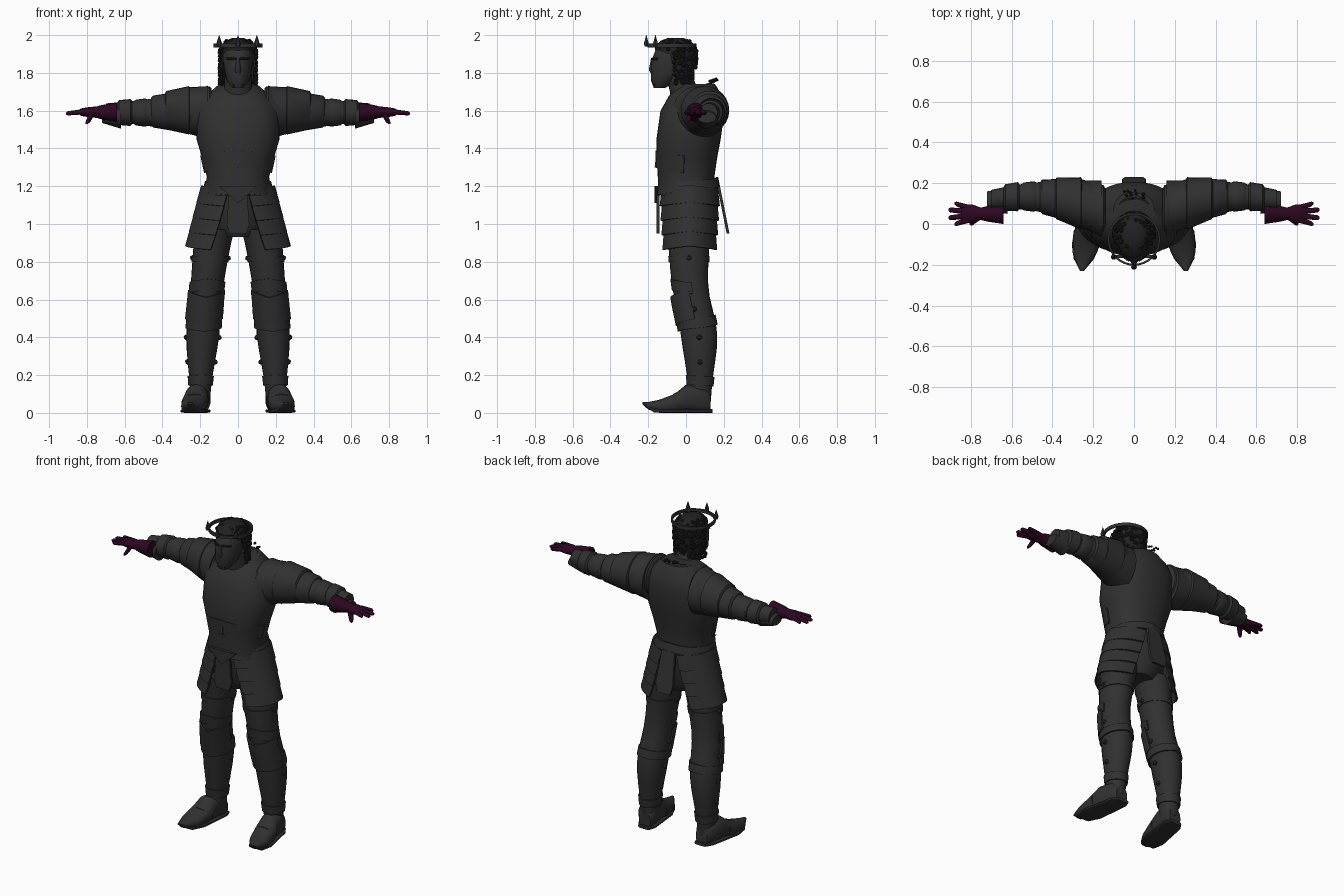
import bpy, bmesh, random
from math import sin, cos, pi, radians, exp, tanh, copysign
from mathutils import Matrix, Vector

if "Cube" in bpy.data.objects:
    bpy.data.objects.remove(bpy.data.objects["Cube"], do_unlink=True)
random.seed(4)
made = []


def material(name, rgb):
    mat = bpy.data.materials.new(name)
    mat.use_nodes = True
    mat.diffuse_color = (*rgb, 1)
    shader = next(node for node in mat.node_tree.nodes if node.type == 'BSDF_PRINCIPLED')
    shader.inputs["Base Color"].default_value = (*rgb, 1)
    return mat


STEEL = material("dark grey", (.03, .03, .03))
GLOVE = material("deep purple", (.026, .002, .016))
HAIR = material("near black", (.015, .015, .015))


def finish(name, bm, mat):
    bmesh.ops.recalc_face_normals(bm, faces=bm.faces)
    mesh = bpy.data.meshes.new(name)
    bm.to_mesh(mesh)
    bm.free()
    mesh.materials.append(mat)
    obj = bpy.data.objects.new(name, mesh)
    bpy.context.collection.objects.link(obj)
    made.append(obj)
    return obj


def pair(obj):
    """Mirror a left part to the right side."""
    twin = obj.copy()
    twin.data = obj.data.copy()
    twin.data.transform(Matrix.Scale(-1, 4, Vector((1, 0, 0))))
    twin.data.flip_normals()
    twin.name = "right_" + obj.name
    obj.name = "left_" + obj.name
    bpy.context.collection.objects.link(twin)
    made.append(twin)


def bridge(bm, loops, closed):
    for low, high in zip(loops, loops[1:]):
        for i in range(len(low) if closed else len(low) - 1):
            j = (i + 1) % len(low)
            bm.faces.new((low[i], low[j], high[j], high[i]))


def fixed(a, b):
    """A path whose centre stays put."""
    return lambda t, r: (a, b)


def tube(name, axis, rings, path, mat=STEEL, sides=24, power=2):
    """Closed loft: rings give position on the axis and one or two radii."""
    bm = bmesh.new()
    loops = []
    for t, *radii in rings:
        wide, deep = radii[0], radii[-1]
        a, b = path(t, deep)
        loop = []
        for i in range(sides):
            c, s = cos(2 * pi * i / sides), sin(2 * pi * i / sides)
            u = a + wide * copysign(abs(c) ** (2 / power), c)
            v = b + deep * copysign(abs(s) ** (2 / power), s)
            loop.append(bm.verts.new({'x': (t, u, v), 'y': (u, t, v), 'z': (u, v, t)}[axis]))
        loops.append(loop)
    bridge(bm, loops, True)
    bm.faces.new(loops[0])
    bm.faces.new(loops[-1])
    return finish(name, bm, mat)


def shell(name, rows, path, facing=-90, span=180, drop=0, taper=0, mat=STEEL):
    """Curved plate round a vertical axis; drop shifts its middle, taper narrows it row by row."""
    bm = bmesh.new()
    loops = []
    steps = 32
    for k, (z, *radii) in enumerate(rows):
        a, b = path(z, radii[-1])
        loop = []
        for i in range(steps + 1):
            t = 2 * i / steps - 1
            angle = radians(facing + t * span * (1 - taper * k))
            loop.append(bm.verts.new((a + radii[0] * cos(angle), b + radii[-1] * sin(angle),
                                      z + drop * (1 - abs(t)))))
        loops.append(loop)
    bridge(bm, loops, False)
    bmesh.ops.recalc_face_normals(bm, faces=bm.faces)
    bmesh.ops.solidify(bm, geom=bm.faces[:], thickness=.01)
    return finish(name, bm, mat)


def plate(name, outline, depth):
    """Flat plate from an outline in x and z; depth gives y from z."""
    bm = bmesh.new()
    face = bm.faces.new([bm.verts.new((x, depth(z), z)) for x, z in outline])
    grown = bmesh.ops.extrude_face_region(bm, geom=[face])["geom"]
    bmesh.ops.translate(bm, vec=(0, .015, 0), verts=[v for v in grown if isinstance(v, bmesh.types.BMVert)])
    return finish(name, bm, STEEL)


def balls(name, spots, radius, mat=HAIR):
    bm = bmesh.new()
    for spot in spots:
        bmesh.ops.create_icosphere(bm, subdivisions=1, radius=radius, matrix=Matrix.Translation(spot))
    return finish(name, bm, mat)


def torso_path(z, r):
    return 0, .22 * (z - 1.2) ** 2


def leg_path(z, r):
    return .2 - .08 * z * z, .045 - .03 * tanh(8 * (z - .55))


def leg_radius(z):
    return .05 + .06 * z + .017 * sin(pi * z / .8) ** 4


def leg_rows(heights, gap=0):
    return [(z, leg_radius(z) * .95 + gap, leg_radius(z) * 1.05 + gap) for z in heights]


def arm_path(x, r):
    return .135 - .5 * (x - .52) ** 2, 1.59


def arm_radius(x):
    return .025 + .19 * exp(-3 * x)


def arm_band(name, start, end, gap, lift):
    """Armour band with a rolled outer lip."""
    rings = [(x, min(.112, arm_radius(x)) + g)
             for x, g in ((start, 0), (start + .01, gap), (end - .01, gap), (end, 0))]
    pair(tube(name, 'x', rings, lambda x, r: (arm_path(x, r)[0], 1.59 + lift)))


# Torso, waist belt and collar
tube("breastplate", 'z', [(1.15, .18, .15), (1.25, .165, .15), (1.35, .19, .16), (1.45, .22, .17),
                          (1.6, .22, .17), (1.68, .17, .14), (1.74, .1, .09)], torso_path, sides=36, power=2.3)
tube("hips", 'z', [(.93, .09, .1), (1, .17, .14), (1.2, .17, .15)], fixed(0, .02))
shell("waist_belt", [(1.25, .175, .16), (1.2, .19, .17)], fixed(0, .01), drop=-.05)
shell("chest_lower_plate", [(1.36, .2, .168), (1.27, .18, .16)], torso_path, span=85, drop=.03)
shell("collar", [(1.66, .12, .13), (1.7, .1)], fixed(0, .03), facing=90, drop=.055)
plate("breast_ridge", [(-.006, 1.3), (.006, 1.3), (0, 1.58)], lambda z: torso_path(z, 0)[1] - .168)

# Skirt: overlapping side lames and central hanging plates
for k in range(4):
    top, flare = 1.185 - .077 * k, .195 + .02 * k
    pair(shell("skirt_lame", [(top, flare, .155), (top - .09, flare + .025, .17)], fixed(0, .02),
               facing=0, span=75 - 4 * k, drop=.02, taper=.07))
outline = [(-.045, 1.2), (.045, 1.2), (.06, 1), (.045, .95), (-.045, .95), (-.06, 1)]
plate("front_hanging_plate", outline, lambda z: -.155)
plate("back_hanging_plate", outline, lambda z: .165 + .2 * (1.2 - z))
plate("belt_point", [(-.1, 1.2), (.1, 1.2), (0, 1.11)], lambda z: -.166)

# Legs with knee plates, greaves, straps and round buckles
pair(tube("leg", 'z', leg_rows([.06 + .07 * i for i in range(14)]), leg_path))
pair(shell("knee_upper_rim", leg_rows((.69, .63), .008), leg_path, span=95, drop=.02))
pair(shell("knee_plate", leg_rows((.65, .6, .5), .013), leg_path, span=85, drop=-.04))
pair(shell("greave_rim", leg_rows((.52, .47), .008), leg_path, drop=-.04))
pair(shell("ankle_cuff", leg_rows((.14, .19), .008), leg_path, drop=.01))
pair(shell("thigh_strap", leg_rows((.83, .8), .005), leg_path))
buckles = []
for z in (.27, .4, .55, .82):
    x, y = leg_path(z, 0)
    buckles += [(x + side * leg_radius(z) * .95, y, z) for side in (-1, 1)]
pair(balls("leg_buckles", buckles, .016, STEEL))


# Pointed boots with soles
def boot_path(y, r):
    return .22 - .15 * y, r + 7 * max(0, -y - .15) ** 2


pair(tube("boot", 'y', [(.13, .04, .05), (.1, .06, .07), (0, .06, .075), (-.06, .07, .05),
                        (-.14, .06, .035), (-.2, .03, .02), (-.23, .006)], boot_path, power=2.4))
pair(tube("sole", 'y', [(.14, .04, .01), (.1, .06, .01), (-.1, .07, .01), (-.17, .05, .01),
                        (-.23, .01, .005)], boot_path, power=4))
pair(tube("boot_lame", 'y', [(-.03, .07, .06), (-.07, .07, .05)], boot_path))

# Arms with overlapping shoulder and elbow bands
pair(tube("arm", 'x', [(x, arm_radius(x)) for x in (.16, .2, .3, .4, .5, .6, .7)], arm_path))
arm_band("shoulder_cap", .14, .29, .012, .015)
arm_band("shoulder_lame", .25, .39, .016, .012)
arm_band("upper_arm_lame", .36, .46, .01, .005)
arm_band("elbow_plate", .48, .55, .006, 0)
arm_band("forearm_lame", .56, .64, .012, 0)
pair(tube("forearm_flare", 'x', [(.62, .06), (.72, .05, .03)], fixed(.11, 1.565)))

# Gloves: cuff, palm, spread fingers and lowered thumb
pair(tube("glove", 'x', [(.64, .05), (.72, .038), (.75, .03), (.79, .045, .027), (.83, .045, .02),
                         (.845, .03, .01)], fixed(.05, 1.592), GLOVE))
for k in range(4):
    offset = 1.5 - k
    tip = .925 - .03 * abs(offset)
    pair(tube("finger", 'x', [(.81, .015), (tip - .01, .012), (tip, .005)],
              lambda x, r: (.05 + offset * (.02 + .2 * (x - .81)), 1.595 - .1 * (x - .81)), GLOVE, sides=10))
pair(tube("thumb", 'z', [(1.53, .006), (1.54, .012), (1.59, .018)],
          lambda z, r: (.8 - .5 * (z - 1.53), .5 * (z - 1.53)), GLOVE, sides=10))

# Neck, head and face
tube("neck", 'z', [(1.6, .1), (1.7, .075), (1.8, .07)], lambda z, r: (0, .5 - .3 * z))
tube("head", 'z', [(1.72, .03), (1.76, .06, .07), (1.8, .07, .09), (1.86, .08, .11), (1.92, .08, .1),
                   (1.97, .05, .06)], lambda z, r: (0, -.06 - 1.4 * (1.96 - z) ** 2))
tube("nose", 'z', [(1.8, .015, .01), (1.815, .018, .02), (1.875, .008)], fixed(0, -.178), sides=10)
tube("lips", 'z', [(1.768, .015, .008), (1.775, .02, .01), (1.783, .015, .008)], fixed(0, -.17), sides=12)
pair(balls("brow", [(.015 + .01 * i, -.178 + .0015 * i * i, 1.875) for i in range(5)], .008))
pair(balls("eye", [(.03, -.165, 1.856)], .01))
balls("moustache", [(.008 * i, -.17 + .004 * abs(i), 1.79 - .002 * abs(i)) for i in range(-4, 5)], .007)
balls("beard", [(random.uniform(-.03, .03), random.uniform(-.165, -.15), random.uniform(1.73, 1.75))
                for _ in range(14)], .01)

# Hair: cap, open-faced back, loose curls and wisps behind
tube("hair_cap", 'z', [(1.9, .085, .105), (1.94, .085, .11), (1.97, .06, .08), (1.985, .03, .04)],
     fixed(0, -.055), HAIR)
shell("hair_back", [(1.75, .09, .08), (1.82, .095), (1.92, .09, .115)], fixed(0, -.05),
      facing=90, span=85, taper=-.15, mat=HAIR)
curls = []
for _ in range(260):
    z = random.uniform(1.74, 1.97)
    angle = radians(90 + random.uniform(-1, 1) * (180 if z > 1.92 else 98))
    fit = 1 - 7 * max(0, z - 1.92)
    curls.append((.097 * fit * cos(angle), -.05 + fit * (.105 if z > 1.82 else .085) * sin(angle), z))
balls("hair_curls", curls, .012)
balls("hair_wisps", [(random.uniform(-.05, .05), random.uniform(.12, .17), random.uniform(1.75, 1.775))
                     for _ in range(12)], .008)

# Circlet with three front spikes
shell("circlet", [(1.935, .13), (1.955, .13)], fixed(0, -.075))
for label, degrees in (("right", 220), ("middle", 270), ("left", 320)):
    x, y = .13 * cos(radians(degrees)), -.075 + .135 * sin(radians(degrees))
    tube(label + "_spike", 'z', [(1.94, .01), (1.955, .015), (2, .001)], fixed(x, y), sides=6)

# Smooth shading with sharp creases
bpy.ops.object.select_all(action='DESELECT')
for obj in made:
    obj.select_set(True)
bpy.context.view_layer.objects.active = made[0]
bpy.ops.object.shade_smooth_by_angle(angle=radians(40))
